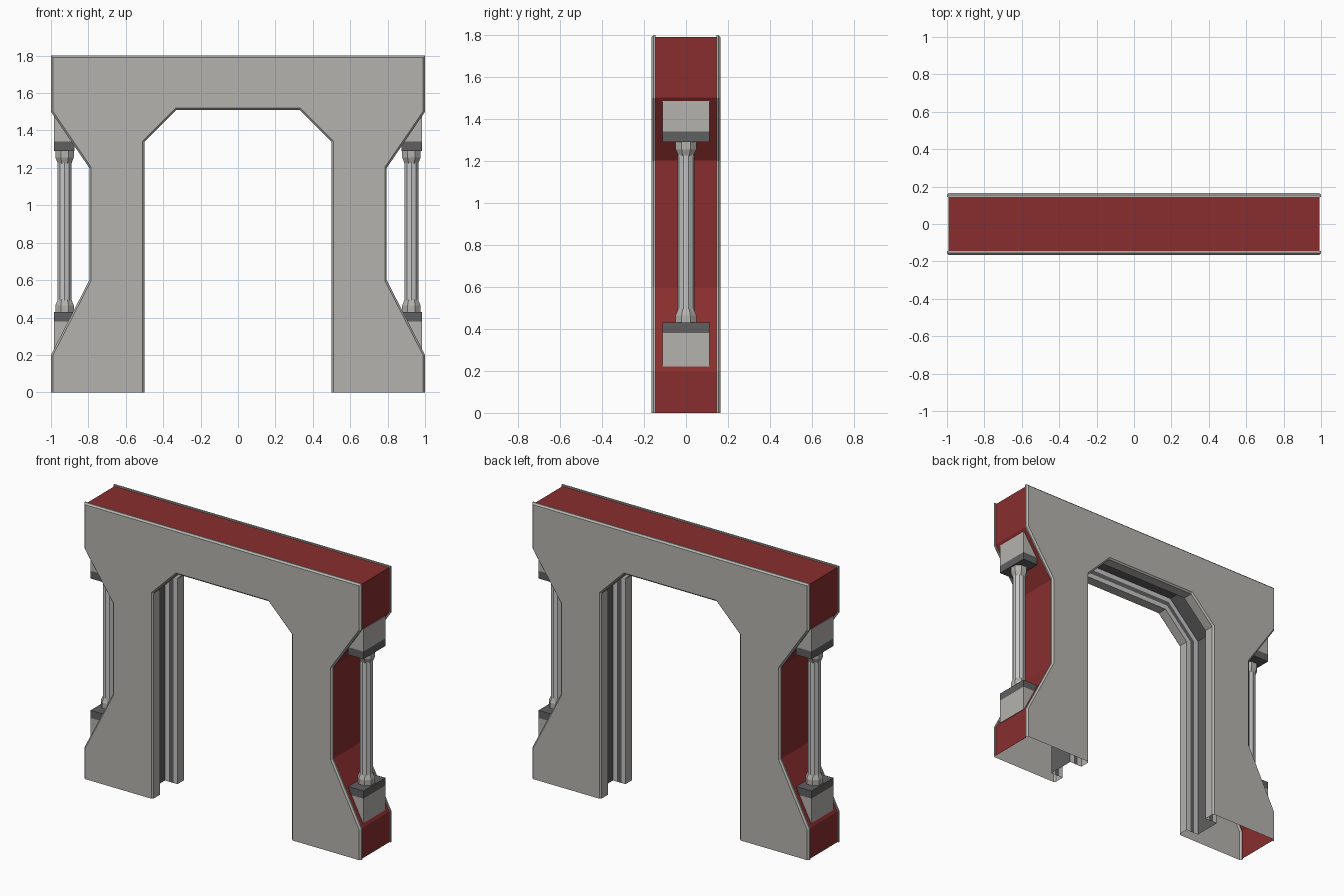
import bpy, bmesh, math
from mathutils import Vector

if "Cube" in bpy.data.objects:
    bpy.data.objects.remove(bpy.data.objects["Cube"])


def material(name, rgb):
    m = bpy.data.materials.new(name)
    m.diffuse_color = (*rgb, 1)
    m.use_nodes = True
    m.node_tree.nodes["Principled BSDF"].inputs["Base Color"].default_value = m.diffuse_color
    return m


STONE = material("warm grey", (0.46, 0.45, 0.42))
RED = material("dark red", (0.25, 0.027, 0.027))
DARK = material("dark grey", (0.115, 0.115, 0.12))
LIGHT = material("light grey", (0.56, 0.56, 0.56))
MATS = [STONE, RED, DARK, LIGHT]


def finish(name, bm):
    bmesh.ops.remove_doubles(bm, verts=bm.verts, dist=0.0001)
    bmesh.ops.recalc_face_normals(bm, faces=bm.faces)
    me = bpy.data.meshes.new(name)
    bm.to_mesh(me)
    bm.free()
    for m in MATS:
        me.materials.append(m)
    ob = bpy.data.objects.new(name, me)
    bpy.context.collection.objects.link(ob)
    return ob


def inset(path, d):
    """Offset an open polyline to its left (into the solid) with mitred corners."""
    pts = [Vector(p) for p in path]
    normals = []
    for a, b in zip(pts, pts[1:]):
        t = (b - a).normalized()
        normals.append(Vector((-t.y, t.x)))
    out = []
    for i, p in enumerate(pts):
        n0 = normals[max(i - 1, 0)]
        n1 = normals[min(i, len(normals) - 1)]
        out.append(p + (n0 + n1) * d / (1 + n0.dot(n1)))
    return out


def sweep(bm, path, section, mats):
    """Skin a cross-section of (depth, y) points along a path in XZ."""
    rows = [[bm.verts.new((p.x, y, p.y)) for p in inset(path, d)] for d, y in section]
    for r0, r1, m in zip(rows, rows[1:], mats):
        for i in range(len(path) - 1):
            f = bm.faces.new((r0[i], r0[i + 1], r1[i + 1], r1[i]))
            f.material_index = m


def mirror_path(right):
    return right + [(-x, z) for x, z in reversed(right)]


outer = mirror_path([(1, 0), (1, 0.2), (0.795, 0.6), (0.795, 1.2), (1, 1.5), (1, 1.8)])
inner = list(reversed(mirror_path([(0.5, 0), (0.5, 1.34), (0.33, 1.51)])))

# Hollow gate frame, open underneath: outer rim with recessed red band,
# inner rim with a door channel, front and back plates
half = [(0.01, -0.165), (0, -0.155), (0, -0.145), (0.008, -0.145)]
chan = [(0.01, -0.165), (0, -0.155), (0, -0.09), (0.03, -0.09), (0.06, -0.09), (0.09, -0.09)]


def both(section):
    return section + [(d, -y) for d, y in reversed(section)]


bm = bmesh.new()
sweep(bm, outer, both(half), [0, 0, 0, 1, 0, 0, 0])
sweep(bm, inner, both(chan), [0, 0, 3, 2, 3, 2, 3, 2, 3, 0, 0])
for y in (-0.165, 0.165):
    loop = inset(outer, 0.01) + inset(inner, 0.01)
    bm.faces.new([bm.verts.new((p.x, y, p.y)) for p in loop])
finish("gate_frame", bm)


def box(name, x0, x1, y, z0, z1, mat):
    bm = bmesh.new()
    bmesh.ops.create_cube(bm, size=1)
    for v in bm.verts:
        v.co = ((x0 + x1) / 2 + v.co.x * (x1 - x0), v.co.y * 2 * y,
                (z0 + z1) / 2 + v.co.z * (z1 - z0))
    for f in bm.faces:
        f.material_index = mat
    finish(name, bm)


def lathe(name, x, profile, sides, mat):
    """Faceted round part about a vertical axis from (radius, z) points."""
    bm = bmesh.new()
    rings = [[bm.verts.new((x + r * math.cos(2 * math.pi * (k + 0.5) / sides),
                            r * math.sin(2 * math.pi * (k + 0.5) / sides), z))
              for k in range(sides)] for r, z in profile]
    for a, b in zip(rings, rings[1:]):
        for k in range(sides):
            j = (k + 1) % sides
            bm.faces.new((a[k], a[j], b[j], b[k]))
    bm.faces.new(rings[0])
    bm.faces.new(rings[-1])
    for f in bm.faces:
        f.material_index = mat
    finish(name, bm)


# Side pistons between two brackets on each flank
for s, side in ((1, "right"), (-1, "left")):
    xs = sorted((s * 0.875, s * 0.985))
    cx = s * 0.927
    box(side + "_lower_bracket", *xs, 0.113, 0.22, 0.38, 0)
    box(side + "_lower_bracket_cap", *xs, 0.113, 0.38, 0.43, 2)
    box(side + "_upper_bracket", *xs, 0.113, 1.34, 1.485, 0)
    box(side + "_upper_bracket_cap", *xs, 0.113, 1.29, 1.34, 2)
    lathe(side + "_lower_collar", cx, [(0.053, 0.43), (0.053, 0.465), (0.036, 0.505)], 8, 0)
    lathe(side + "_upper_collar", cx, [(0.036, 1.215), (0.053, 1.255), (0.053, 1.29)], 8, 0)
    lathe(side + "_piston_rod", cx, [(0.04, 0.49), (0.04, 1.23)], 10, 3)
